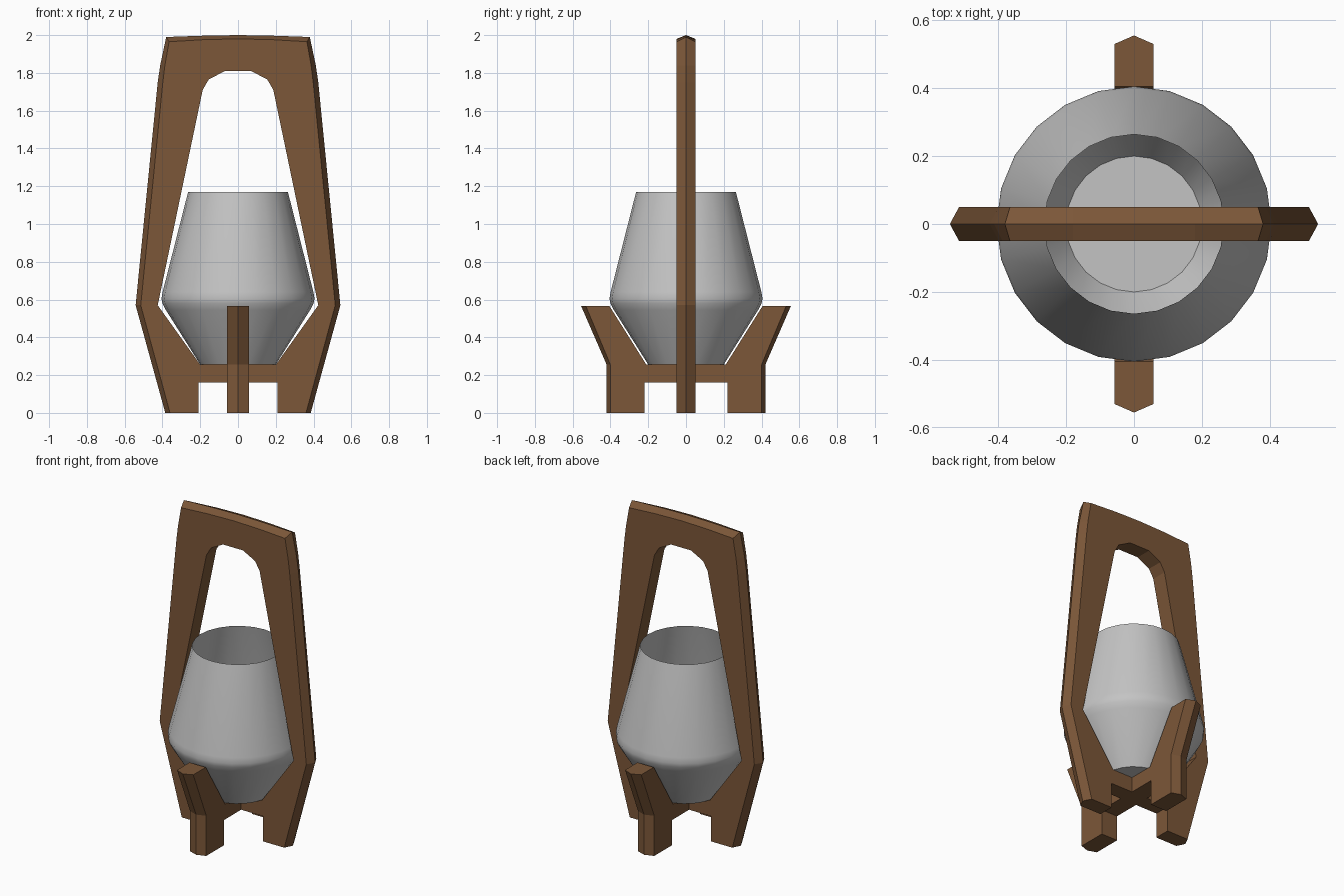
import bpy, bmesh, math
from mathutils import Vector, Matrix

if "Cube" in bpy.data.objects:
    bpy.data.objects.remove(bpy.data.objects["Cube"])


def material(name, rgb):
    m = bpy.data.materials.new(name)
    m.diffuse_color = (*rgb, 1)
    m.use_nodes = True
    m.node_tree.nodes["Principled BSDF"].inputs["Base Color"].default_value = m.diffuse_color
    return m


wood = material("brown wood", (0.20, 0.095, 0.04))
grey = material("grey ceramic", (0.55, 0.55, 0.55))


def finish(name, bm, mat):
    bmesh.ops.recalc_face_normals(bm, faces=bm.faces[:])
    me = bpy.data.meshes.new(name)
    bm.to_mesh(me)
    bm.free()
    me.materials.append(mat)
    ob = bpy.data.objects.new(name, me)
    bpy.context.collection.objects.link(ob)
    return ob


def mirrored(half):
    """Closed loop from a right-hand half, without centre duplicates."""
    left = [(-p[0], p[1], -p[2], p[3]) for p in reversed(half) if abs(p[0]) > 1e-6]
    return half + left


def plate(name, loops, t, turn=0.0):
    """Upright plate in XZ. Points are (face x, face z, ridge x, ridge z)."""
    bm = bmesh.new()
    rims = {-t: [], t: []}
    for pts in loops:
        pts = mirrored(pts)
        rows = [[bm.verts.new((p[0], -t, p[1])) for p in pts],
                [bm.verts.new((p[2], 0, p[3])) for p in pts],
                [bm.verts.new((p[0], t, p[1])) for p in pts]]
        n = len(pts)
        for a, b in zip(rows, rows[1:]):
            for i in range(n):
                j = (i + 1) % n
                bm.faces.new((a[i], a[j], b[j], b[i]))
        for y, row in ((-t, rows[0]), (t, rows[2])):
            rims[y] += [bm.edges.get((row[i], row[(i + 1) % n])) for i in range(n)]
    for y, edges in rims.items():
        bmesh.ops.triangle_fill(bm, edges=edges, use_beauty=True,
                                normal=Vector((0, math.copysign(1, y), 0)))
    bmesh.ops.rotate(bm, verts=bm.verts[:], matrix=Matrix.Rotation(turn, 3, 'Z'))
    return finish(name, bm, wood)


def flat(*pts):
    return [(x, z, x, z) for x, z in pts]


# tall handle frame: outline with ridged outer edge, plus opening
outline = flat((0, 0.16), (0.21, 0.16), (0.21, 0)) + [
    (0.36, 0, 0.385, 0),
    (0.515, 0.57, 0.542, 0.57),
    (0.398, 1.75, 0.425, 1.75),
    (0.387, 1.84, 0.412, 1.84),
    (0.365, 1.965, 0.38, 1.99),
    (0.18, 1.976, 0.18, 1.997),
    (0, 1.98, 0, 2.0)]
opening = flat((0, 0.255), (0.2, 0.255), (0.425, 0.57), (0.187, 1.71),
               (0.155, 1.765), (0.07, 1.81), (0, 1.81))
plate("handle_frame", [outline, opening], 0.05)

# low cross brace with two feet and flared arms
brace = flat((0, 0.16), (0.22, 0.16), (0.22, 0)) + [
    (0.4, 0, 0.42, 0),
    (0.4, 0.255, 0.42, 0.255),
    (0.53, 0.565, 0.555, 0.565)] + flat((0.405, 0.565), (0.21, 0.255), (0, 0.255))
plate("cross_brace", [brace], 0.057, math.pi / 2)

# open thin-walled pot
profile = [(0.2, 0.256), (0.382, 0.545), (0.4, 0.58), (0.405, 0.605),
           (0.399, 0.64), (0.264, 1.17)]
bm = bmesh.new()
N = 24
rings = [[bm.verts.new((r * math.cos(2 * math.pi * i / N), r * math.sin(2 * math.pi * i / N), z))
          for i in range(N)] for r, z in profile]
bm.faces.new(rings[0][::-1])
for a, b in zip(rings, rings[1:]):
    for i in range(N):
        j = (i + 1) % N
        bm.faces.new((a[i], a[j], b[j], b[i]))
pot = finish("pot", bm, grey)
bpy.context.view_layer.objects.active = pot
pot.select_set(True)
bpy.ops.object.shade_smooth_by_angle(angle=math.radians(35))
